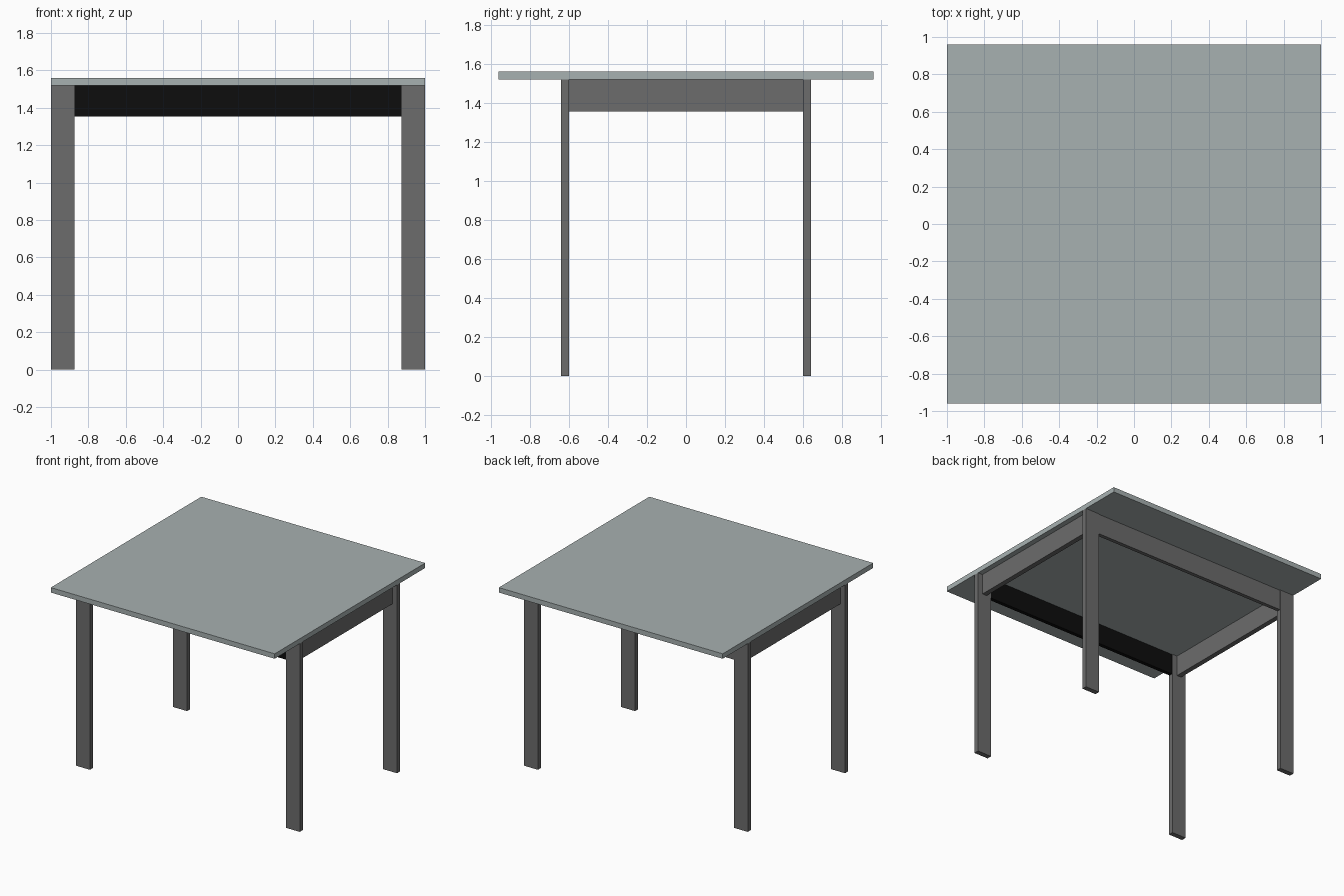
import bpy

if "Cube" in bpy.data.objects:
    bpy.data.objects.remove(bpy.data.objects["Cube"])


def material(name, rgb):
    m = bpy.data.materials.new(name)
    m.diffuse_color = (*rgb, 1.0)
    m.use_nodes = True
    m.node_tree.nodes["Principled BSDF"].inputs["Base Color"].default_value = m.diffuse_color
    return m


def box(name, lo, hi, mat):
    """Axis-aligned board spanning the corners lo and hi."""
    centre = [(a + b) / 2 for a, b in zip(lo, hi)]
    bpy.ops.mesh.primitive_cube_add(size=1, location=centre)
    ob = bpy.context.object
    ob.name = name
    ob.scale = [b - a for a, b in zip(lo, hi)]
    bpy.ops.object.transform_apply(location=False, rotation=False, scale=True)
    ob.data.materials.append(mat)
    return ob


top_mat = material("pale_grey_green", (0.39, 0.44, 0.44))
frame_mat = material("dark_grey", (0.15, 0.15, 0.15))
black_mat = material("black", (0.004, 0.004, 0.004))

TOP_Z, UNDER_Z, APRON_Z = 1.56, 1.52, 1.355
LEG_X, LEG_Y = (0.875, 1.0), (0.60, 0.64)


def span(side, inner, outer):
    """Interval between inner and outer on the given side of the centre."""
    return sorted((side * inner, side * outer))


# Table top
box("table_top", (-1, -0.96, UNDER_Z), (1, 0.96, TOP_Z), top_mat)

# Four flat legs
for sy, depth in ((-1, "front"), (1, "back")):
    for sx, side in ((-1, "left"), (1, "right")):
        x, y = span(sx, *LEG_X), span(sy, *LEG_Y)
        box(f"{depth}_{side}_leg", (x[0], y[0], 0), (x[1], y[1], UNDER_Z), frame_mat)

# Side aprons, set in slightly from the outer leg edges
for sx, side in ((-1, "left"), (1, "right")):
    x = span(sx, 0.918, 0.958)
    box(f"{side}_apron", (x[0], -LEG_Y[0], APRON_Z), (x[1], LEG_Y[0], UNDER_Z), frame_mat)

# Front (black) and back aprons between the legs
for sy, depth, mat in ((-1, "front", black_mat), (1, "back", frame_mat)):
    y = span(sy, 0.605, 0.635)
    box(f"{depth}_apron", (-LEG_X[0], y[0], APRON_Z), (LEG_X[0], y[1], UNDER_Z), mat)
